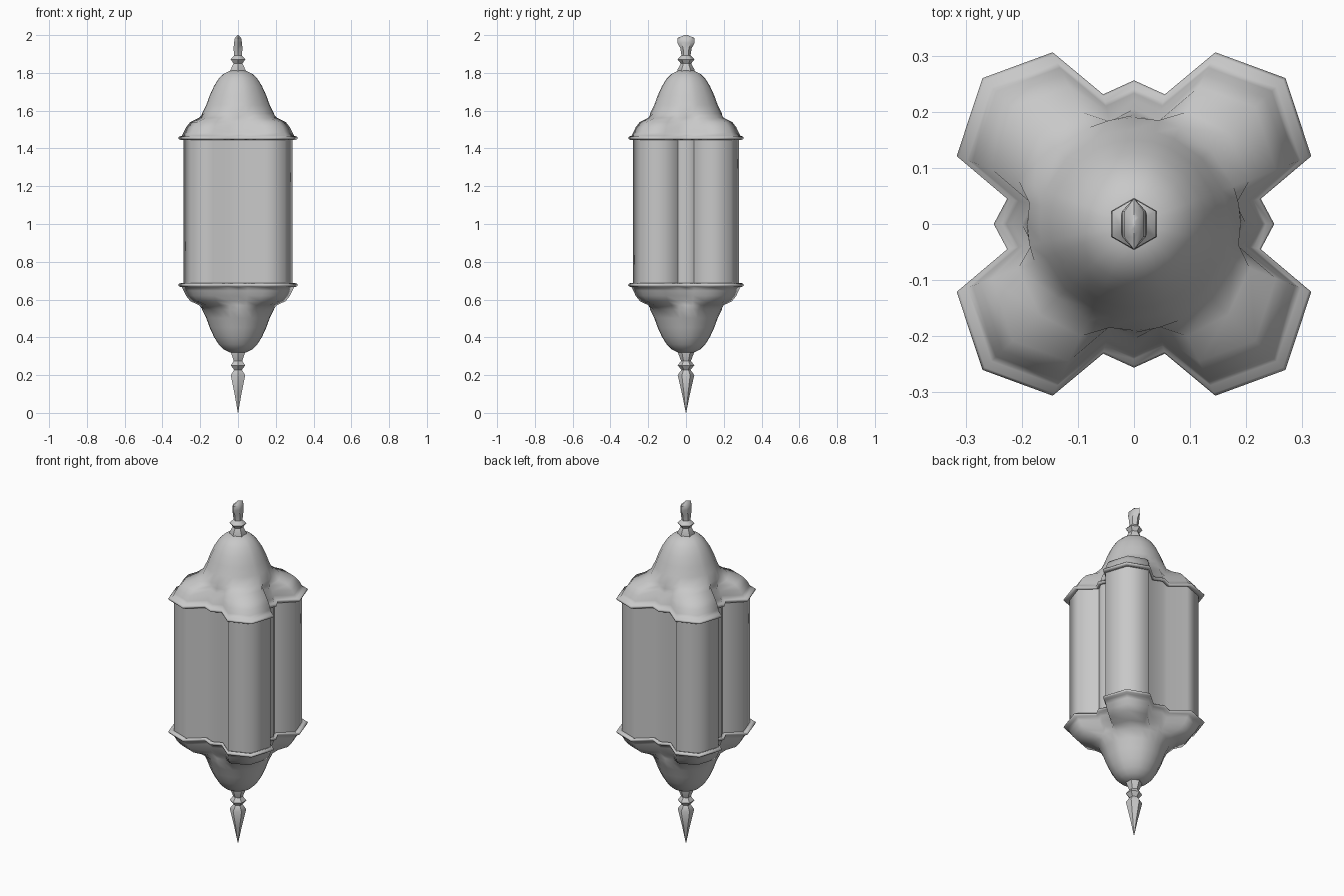
import bpy, bmesh, math
from mathutils import Vector

cube = bpy.data.objects.get("Cube")
if cube:
    bpy.data.objects.remove(cube, do_unlink=True)

grey = bpy.data.materials.new("plain_grey")
grey.use_nodes = True
grey.diffuse_color = (0.58, 0.58, 0.58, 1)
grey.node_tree.nodes["Principled BSDF"].inputs["Base Color"].default_value = (0.58, 0.58, 0.58, 1)

MID = 1.066  # height of the mirror plane between the two roofs


def lobed_outline():
    """Four-lobed plan, mirrored from one quarter, in angular order."""
    quarter = [(0.25, 0), (0.226, 0.045), (0.316, 0.121), (0.27, 0.26),
               (0.145, 0.306), (0.055, 0.231), (0, 0.256)]
    pts = {(sx * x, sy * y) for x, y in quarter for sx in (1, -1) for sy in (1, -1)}
    return [Vector(p) for p in sorted(pts, key=lambda p: math.atan2(p[1], p[0]))]


OUTLINE = lobed_outline()


def loft(name, rings, smooth_angle):
    """Skin a stack of equal rings and close both ends."""
    bm = bmesh.new()
    loops = [[bm.verts.new(p) for p in ring] for ring in rings]
    n = len(loops[0])
    for a, b in zip(loops, loops[1:]):
        for i in range(n):
            j = (i + 1) % n
            bm.faces.new((a[i], a[j], b[j], b[i]))
    bm.faces.new(loops[0][::-1])
    bm.faces.new(loops[-1])
    bmesh.ops.recalc_face_normals(bm, faces=bm.faces)
    mesh = bpy.data.meshes.new(name)
    bm.to_mesh(mesh)
    bm.free()
    mesh.materials.append(grey)
    obj = bpy.data.objects.new(name, mesh)
    bpy.context.collection.objects.link(obj)
    bpy.ops.object.select_all(action='DESELECT')
    obj.select_set(True)
    bpy.context.view_layer.objects.active = obj
    bpy.ops.object.shade_smooth_by_angle(angle=math.radians(smooth_angle))
    return obj


def lobed_ring(z, scale, blend=0.0, radius=0.0):
    """Plan outline at a height, blended towards a circle."""
    return [(*(p * scale).lerp(p.normalized() * radius, blend), z) for p in OUTLINE]


def hex_ring(z, ry, flat=1.0):
    """Six-sided ring with corners on the y axis, flattened in x."""
    return [(ry * flat * math.cos(a), ry * math.sin(a), z)
            for a in (math.radians(30 + 60 * k) for k in range(6))]


# Roof: lobed shoulders flowing into a round dome (height, scale, blend, radius)
roof = [(1.452, 0.9), (1.445, 0.96), (1.449, 0.99), (1.456, 1.0), (1.463, 0.985), (1.467, 0.94),
        (1.485, 0.91), (1.512, 0.87), (1.54, 0.8), (1.562, 0.73, 0.55, 0.2),
        (1.585, 0.7, 1, 0.19), (1.63, 0.7, 1, 0.168), (1.68, 0.7, 1, 0.15),
        (1.73, 0.7, 1, 0.127), (1.77, 0.7, 1, 0.102), (1.795, 0.7, 1, 0.076),
        (1.812, 0.7, 1, 0.042)]
loft("upper_roof", [lobed_ring(*r) for r in roof], 85)
loft("lower_bowl", [lobed_ring(2 * MID - r[0], *r[1:]) for r in roof], 85)

# Lantern walls
loft("lantern_body", [lobed_ring(z, 0.915) for z in (0.675, 1.455)], 75)

# Top finial: turned neck ending in a flattened hanging tab
top = [(1.8, 0.046), (1.815, 0.046), (1.85, 0.028), (1.872, 0.045), (1.892, 0.024),
       (1.93, 0.03, 0.9), (1.96, 0.046, 0.53), (1.985, 0.046, 0.42), (1.993, 0.024, 0.4),
       (2.0, 0.008, 0.4)]
loft("top_finial", [hex_ring(*r) for r in top], 45)

# Bottom finial: turned neck ending in a long spike
spike = [(0.34, 0.044), (0.322, 0.044), (0.275, 0.026), (0.252, 0.044), (0.228, 0.024),
         (0.2, 0.044), (0.1, 0.021), (0.0, 0.001)]
loft("bottom_finial", [hex_ring(*r) for r in spike], 45)
